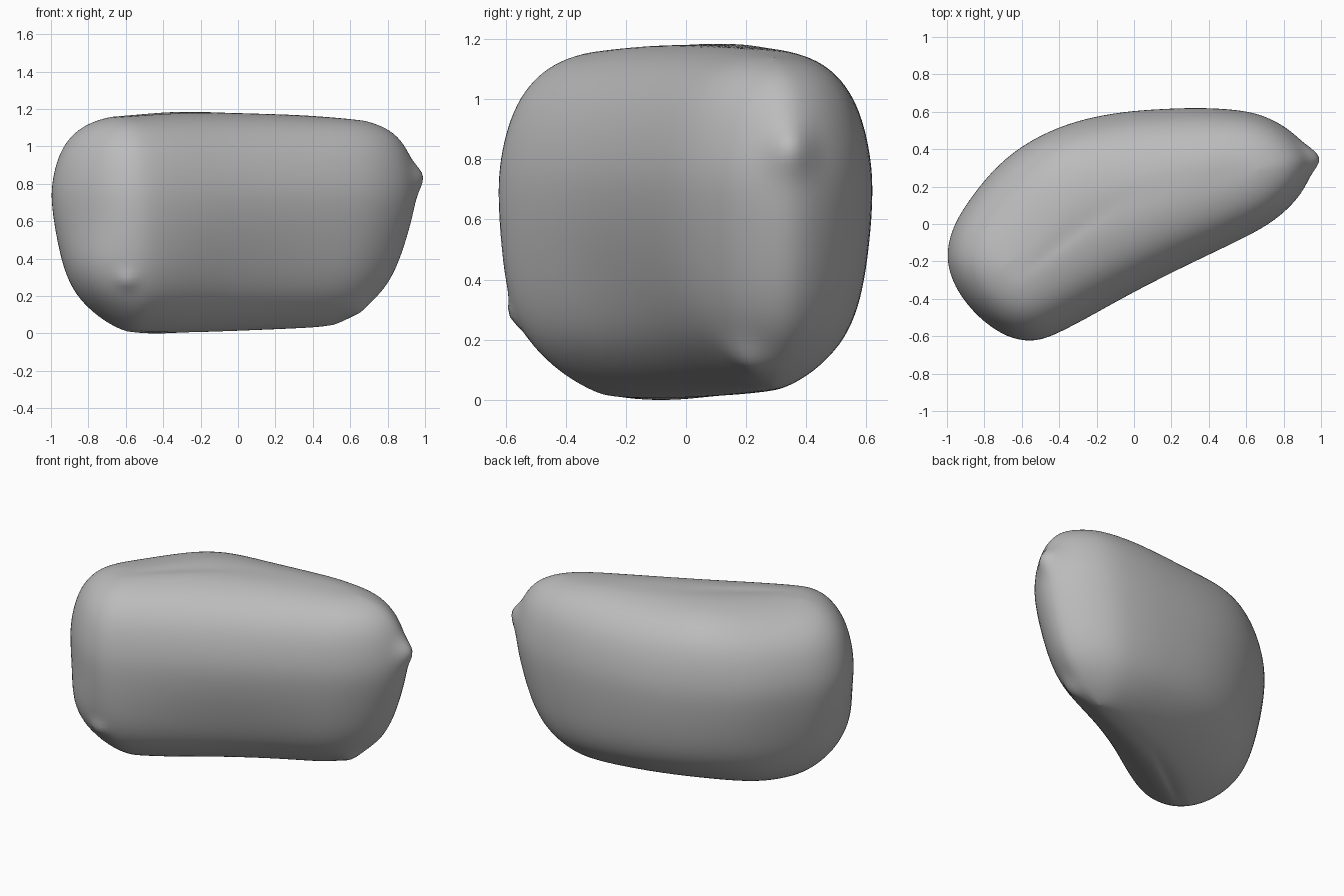
import bpy, bmesh, math
from mathutils import Vector

cube = bpy.data.objects.get("Cube")
if cube:
    bpy.data.objects.remove(cube, do_unlink=True)

# Widest plan outline, from the pointed end round the back and along the front
OUTLINE = [(.965, .36), (.885, .46), (.795, .53), (.68, .585), (.55, .608), (.37, .617), (.2, .612),
           (0, .6), (-.2, .57), (-.4, .51), (-.6, .41), (-.76, .28), (-.9, .1), (-.975, -.03),
           (-1.005, -.17), (-.975, -.3), (-.9, -.42), (-.8, -.52), (-.68, -.6), (-.56, -.625),
           (-.45, -.602), (-.2, -.47), (0, -.36), (.3, -.21), (.6, -.07), (.76, .02),
           (.885, .14), (.945, .25)]
# Height and spread of each slice away from the spine
SLICES = [(0, .08), (.014, .2), (.048, .36), (.105, .55), (.195, .75), (.305, .87), (.425, .935),
          (.565, .98), (.705, 1), (.805, .98), (.91, .925), (1.01, .83), (1.09, .68), (1.14, .51),
          (1.17, .31), (1.182, .12)]
HEIGHT = 1.182


def bell(d, width):
    return math.exp(-(d / width) ** 2)


# Bent spine running through the middle of the body
spine = [Vector((x, .12 + .4 * x - .22 * x * x)) for x in (-.65 + 1.3 * i / 120 for i in range(121))]


def spine_point(p):
    """Average of the spine near the closest place, so the ends turn softly."""
    near = min((q - p).length_squared for q in spine)
    weights = [math.exp((near - (q - p).length_squared) / .02) for q in spine]
    return sum((q * w for q, w in zip(spine, weights)), Vector((0, 0))) / sum(weights)


def surface_point(outline_point, z, spread):
    p = Vector(outline_point)
    m = spine_point(p)
    out = (p - m).normalized()
    # Both ends draw in towards the ground, the pointed end more
    root = m.copy()
    root.x *= 1 - (.23 if m.x > 0 else .11) * max(0, 1 - z / .75)
    q = root + (p - m) * spread * 1.02
    # Shallow hollow low on the front
    if out.y < 0:
        q -= out * .05 * spread * bell(q.x - .1, .4) * bell(z - .25, .3)
    # Underside rises towards the pointed end, and both ends round off
    side = z / HEIGHT
    lift = (.04 * max(0, q.x + .4) + .1 * max(0, abs(q.x) - .4)) * (1 - side)
    drop = (.03 * max(0, q.x) + .08 * max(0, abs(q.x) - .4)) * side
    return q.x, q.y, z + (lift - drop) * (2 * side - 1) ** 2


# Body lofted from the slices
bm = bmesh.new()
rings = [[bm.verts.new(surface_point(p, z, s)) for p in OUTLINE] for z, s in SLICES]
n = len(OUTLINE)
for a, b in zip(rings, rings[1:]):
    for i in range(n):
        j = (i + 1) % n
        bm.faces.new((a[i], a[j], b[j], b[i]))
for ring in (rings[0], rings[-1]):
    for i in range(n // 2):
        corners = [ring[i], ring[i + 1], ring[n - i - 1], ring[(n - i) % n]]
        bm.faces.new(list(dict.fromkeys(corners)))
bmesh.ops.recalc_face_normals(bm, faces=bm.faces)
mesh = bpy.data.meshes.new("body")
bm.to_mesh(mesh)
bm.free()
body = bpy.data.objects.new("body", mesh)
bpy.context.collection.objects.link(body)
bpy.ops.object.select_all(action='DESELECT')
body.select_set(True)
bpy.context.view_layer.objects.active = body
subdivision = body.modifiers.new("subdivision", 'SUBSURF')
subdivision.levels = subdivision.render_levels = 2
bpy.ops.object.modifier_apply(modifier="subdivision")

# Soft swellings, then the pinched tip, front nub and lower corner
BUMPS = [((-.76, -.48, .33), (-.035, -.03, 0), .24),
         ((-.4, .35, 1.05), (-.01, .02, .03), .3),
         ((-.65, .05, .12), (-.005, .01, -.025), .25),
         ((.96, .36, .835), (.05, 0, .01), .08),
         ((-.58, -.57, .28), (0, -.025, -.005), .05),
         ((.65, .2, .12), (.02, -.01, -.02), .08)]
for v in body.data.vertices:
    start = v.co.copy()
    for centre, push, width in BUMPS:
        v.co += Vector(push) * bell((start - Vector(centre)).length, width)

# Stand the body on the ground
floor = min(v.co.z for v in body.data.vertices)
for v in body.data.vertices:
    v.co.z -= floor

# Plain grey
grey = bpy.data.materials.new("grey")
grey.use_nodes = True
colour = (.5, .5, .5, 1)
grey.diffuse_color = colour
grey.node_tree.nodes["Principled BSDF"].inputs["Base Color"].default_value = colour
body.data.materials.append(grey)
bpy.ops.object.shade_smooth()
